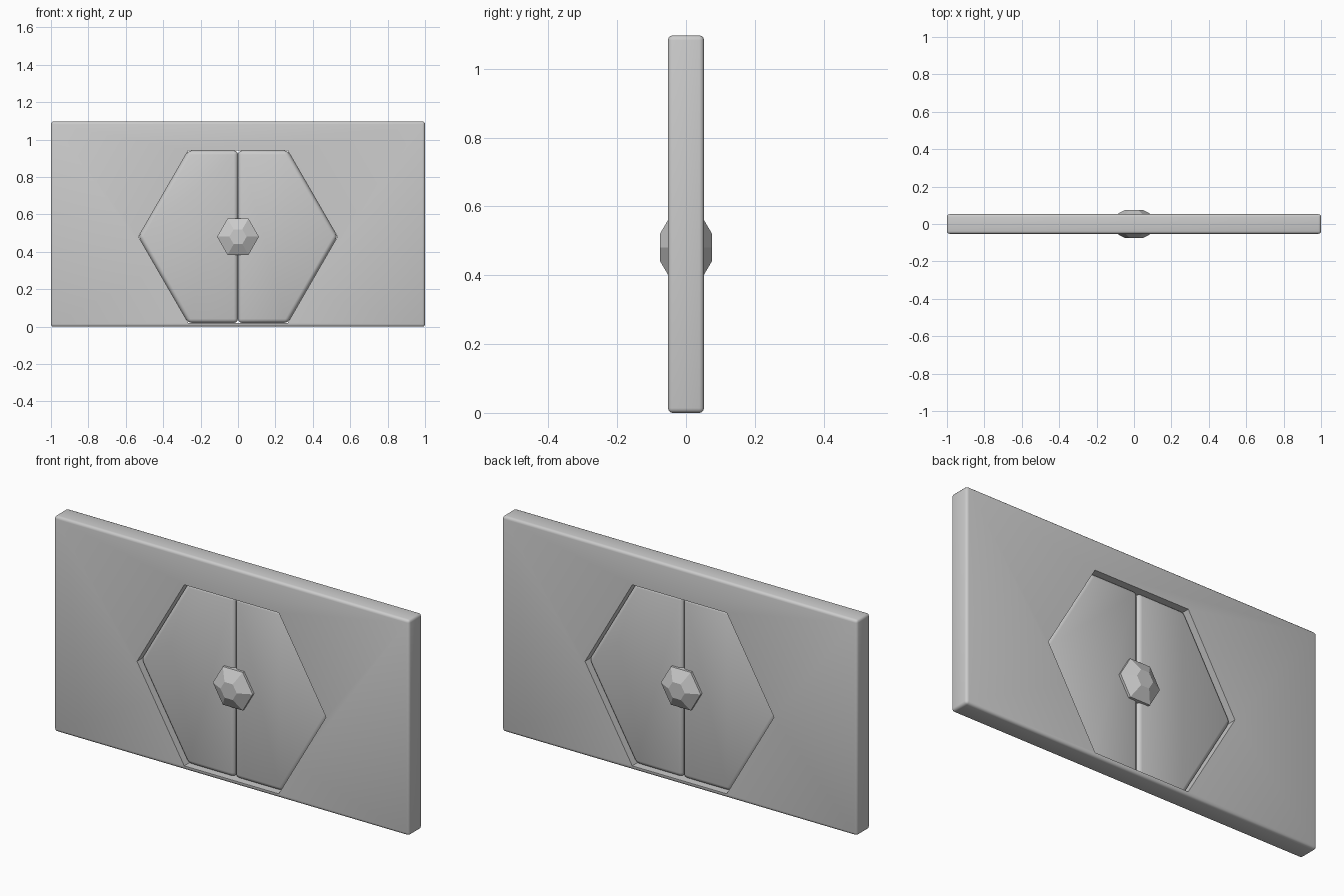
import bpy, bmesh, math

if "Cube" in bpy.data.objects:
    bpy.data.objects.remove(bpy.data.objects["Cube"])

HEX_Z = 0.481      # centre height of the hexagonal opening
HEX_R = 0.532      # corner radius of the opening
WALL_Y = 0.0525    # half thickness of the wall
DOOR_Y = 0.03      # half thickness of the doors


def hexagon(r):
    return [(r * math.cos(math.radians(a)), HEX_Z + r * math.sin(math.radians(a)))
            for a in range(0, 360, 60)]


def loft(name, sections, bevel=0.0, segments=3):
    """Solid through (y, [(x, z)...]) sections, with optional rounded edges."""
    bm = bmesh.new()
    rings = [[bm.verts.new((x, y, z)) for x, z in pts] for y, pts in sections]
    n = len(rings[0])
    for a, b in zip(rings, rings[1:]):
        for i in range(n):
            j = (i + 1) % n
            bm.faces.new((a[i], a[j], b[j], b[i]))
    bm.faces.new(rings[0])
    bm.faces.new(rings[-1])
    bmesh.ops.recalc_face_normals(bm, faces=bm.faces[:])
    if bevel:
        bmesh.ops.bevel(bm, geom=bm.edges[:], offset=bevel, segments=segments,
                        profile=0.5, affect='EDGES')
    mesh = bpy.data.meshes.new(name)
    bm.to_mesh(mesh)
    bm.free()
    ob = bpy.data.objects.new(name, mesh)
    bpy.context.collection.objects.link(ob)
    return ob


def prism(name, pts, half, **kw):
    return loft(name, [(-half, pts), (half, pts)], **kw)


def smooth(ob):
    bpy.ops.object.select_all(action='DESELECT')
    ob.select_set(True)
    bpy.context.view_layer.objects.active = ob
    bpy.ops.object.shade_smooth_by_angle(angle=math.radians(35))


# Wall slab with a hexagonal opening
wall = prism("wall", [(-1, 0), (1, 0), (1, 1.097), (-1, 1.097)], WALL_Y, bevel=0.014)
cutter = prism("opening_cutter", hexagon(HEX_R), 0.2)
cutter.hide_render = True
cut = wall.modifiers.new("opening", 'BOOLEAN')
cut.operation = 'DIFFERENCE'
cut.solver = 'EXACT'
cut.object = cutter
bpy.context.view_layer.objects.active = wall
wall.select_set(True)
bpy.ops.object.modifier_apply(modifier=cut.name)
bpy.data.objects.remove(cutter)
smooth(wall)

# Two rounded half-hexagon doors meeting on the centre line
h = HEX_R * math.sqrt(3) / 2
for name, s in (("left_door", -1), ("right_door", 1)):
    half = [(0, -h), (HEX_R / 2, -h), (HEX_R, 0), (HEX_R / 2, h), (0, h)]
    door = prism(name, [(s * x, HEX_Z + z) for x, z in half], DOOR_Y, bevel=0.022)
    smooth(door)

# Faceted lock stone passing through both sides
loft("lock_stone", [(-0.0755, hexagon(0.046)), (-0.042, hexagon(0.112)),
                    (0.042, hexagon(0.112)), (0.0755, hexagon(0.046))])
